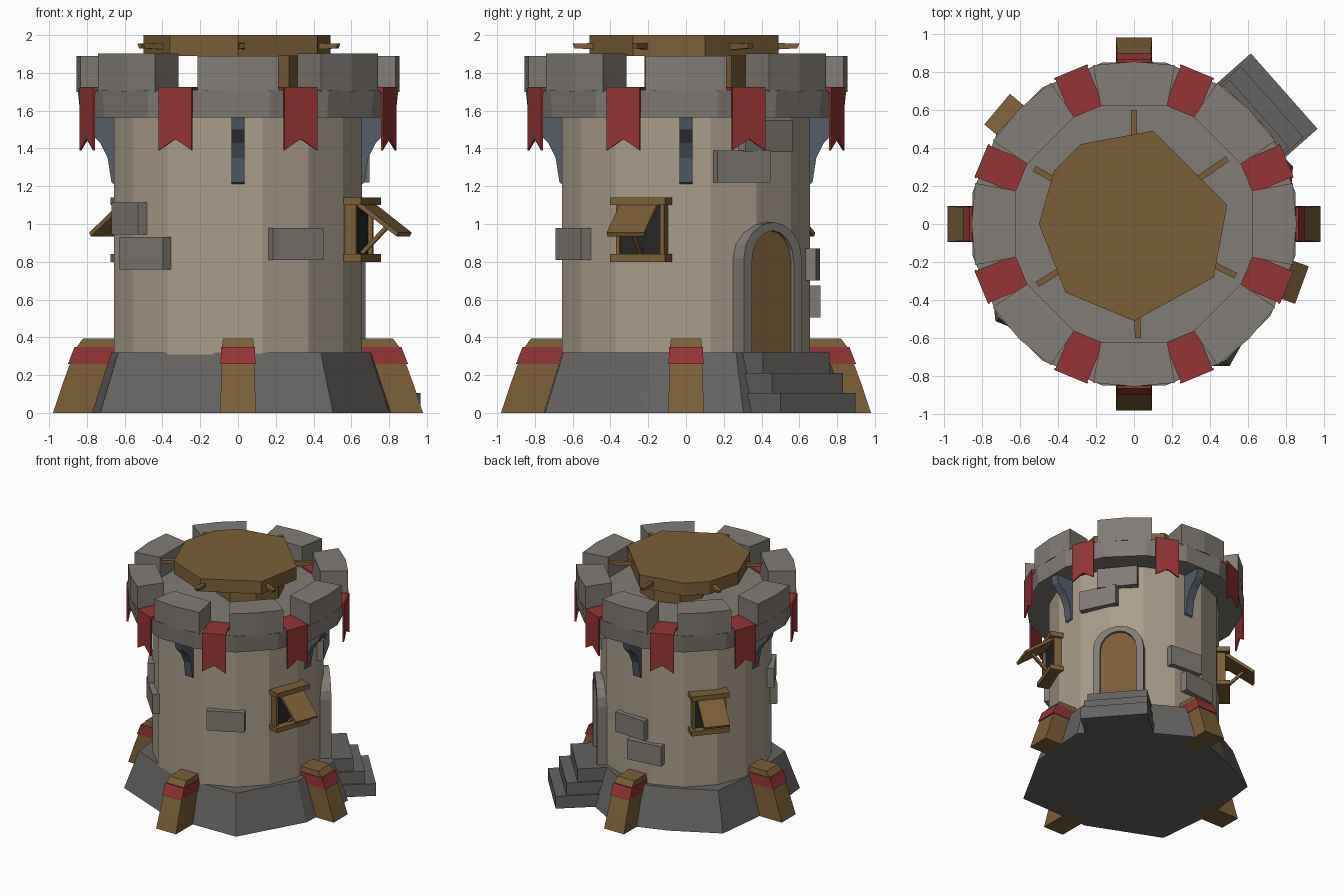
import bpy, bmesh, math
from mathutils import Matrix

if "Cube" in bpy.data.objects:
    bpy.data.objects.remove(bpy.data.objects["Cube"])


def mat(name, r, g, b):
    m = bpy.data.materials.new(name)
    m.diffuse_color = (r, g, b, 1)
    m.use_nodes = True
    m.node_tree.nodes["Principled BSDF"].inputs["Base Color"].default_value = m.diffuse_color
    return m


PLASTER = mat("plaster", 0.40, 0.34, 0.26)
STONE = mat("stone", 0.22, 0.20, 0.18)
DARK = mat("dark_stone", 0.13, 0.125, 0.12)
SLATE = mat("slate", 0.09, 0.11, 0.14)
WOOD = mat("wood", 0.20, 0.115, 0.04)
CLOTH = mat("red_cloth", 0.30, 0.035, 0.035)
BLACK = mat("shadow", 0.02, 0.02, 0.02)


def loft(name, rings, material, az=0):
    """Solid through stacked closed rings; local x is radial, az turns it about z."""
    bm = bmesh.new()
    vs = [[bm.verts.new(p) for p in ring] for ring in rings]
    n = len(vs[0])
    bm.faces.new(vs[0])
    bm.faces.new(vs[-1])
    for a, b in zip(vs, vs[1:]):
        for i in range(n):
            bm.faces.new((a[i], a[(i + 1) % n], b[(i + 1) % n], b[i]))
    bmesh.ops.recalc_face_normals(bm, faces=bm.faces)
    bm.transform(Matrix.Rotation(math.radians(az), 4, 'Z'))
    me = bpy.data.meshes.new(name)
    bm.to_mesh(me)
    bm.free()
    me.materials.append(material)
    ob = bpy.data.objects.new(name, me)
    bpy.context.collection.objects.link(ob)
    return ob


def circle(r, z, n, x=0, y=0, turn=0):
    return [(x + r * math.cos(2 * math.pi * i / n + turn),
             y + r * math.sin(2 * math.pi * i / n + turn), z) for i in range(n)]


def polar(points, scale, z):
    return [(r * scale * math.cos(math.radians(a)), r * scale * math.sin(math.radians(a)), z)
            for a, r in points]


def side(name, profile, w0, w1, material, az):
    """Radial (r, z) profile extruded across the tangent, from w0 to w1."""
    return loft(name, [[(r, w, z) for r, z in profile] for w in (w0, w1)], material, az)


def block(name, r0, r1, w, z0, z1, material, az):
    return side(name, [(r0, z0), (r1, z0), (r1, z1), (r0, z1)], -w, w, material, az)


def facade(name, outline, r0, r1, material, az):
    """Tangential (w, z) outline extruded along the radius."""
    return loft(name, [[(r, w, z) for w, z in outline] for r in (r0, r1)], material, az)


# Flared irregular plinth, shaft and parapet floor
plinth = [(-56, .90), (-15, .83), (20, .89), (52, .80), (85, .87), (115, .80),
          (144, .89), (180, .78), (215, .89), (260, .77)]
loft("plinth", [polar(plinth, 1, 0), polar(plinth, .87, .32)], DARK)
T = math.pi / 16
loft("shaft", [circle(.67, .3, 16, turn=T), circle(.67, 1.58, 16, turn=T)], PLASTER)
loft("parapet_floor", [circle(.85, 1.565, 16, turn=T), circle(.865, 1.71, 16, turn=T)], STONE)

# Merlons with draped pennants between them
for k in range(8):
    az = 45 * k
    h = 1.89 + .012 * (k % 2)
    loft("merlon", [[(.62, -.175, z), (.835, -.215, z), (.855, 0, z), (.835, .215, z), (.62, .175, z)]
                    for z in (1.70, h)], STONE, az)
    az += 22.5
    facade("pennant", [(-.095, 1.725), (-.095, 1.39), (0, 1.45), (.095, 1.39), (.095, 1.725)],
           .858, .87, CLOTH, az)
    block("pennant_top", .64, .87, .09, 1.70, 1.725, CLOTH, az)

# Corbels and timber buttresses on the four axes
for az in range(0, 360, 90):
    side("corbel", [(.64, 1.20), (.67, 1.22), (.69, 1.35), (.73, 1.43), (.80, 1.50), (.82, 1.58),
                    (.64, 1.58)], -.035, .035, SLATE, az)
    foot = [(.70, .98, 0, .095), (.66, .93, .15, .09), (.62, .86, .34, .085), (.62, .82, .395, .08)]
    loft("buttress", [[(a, -w, z), (b, -w, z), (b, w, z), (a, w, z)] for a, b, z, w in foot], WOOD, az)
    band = [(.63, .90, .26, .092), (.62, .865, .35, .09)]
    loft("buttress_band", [[(a, -w, z), (b, -w, z), (b, w, z), (a, w, z)] for a, b, z, w in band],
         CLOTH, az)

# Raised wooden platform on a stem, with short pegs
deck = [(.10, .49), (-.28, .42), (-.42, .28), (-.50, 0), (-.36, -.36), (0, -.51), (.42, -.28), (.49, .10)]
loft("platform", [[(x, y, z) for x, y in deck] for z in (1.89, 2.0)], WOOD)
loft("platform_stem", [circle(.27, 1.70, 8, .08, .05), circle(.27, 1.90, 8, .08, .05)], WOOD)
for az in (90, 35, -27, -88, -148, 151):
    side("peg", [(.40, 1.92), (.59, 1.93), (.60, 1.955), (.40, 1.96)], -.016, .016, WOOD, az)


# Arched doorway and its steps
def arch(w, z0, spring, top):
    return [(w, z0)] + [(w * math.cos(t), spring + (top - spring) * math.sin(t))
                        for t in [math.pi * i / 8 for i in range(9)]] + [(-w, z0)]


DOOR = 40
outer, inner = arch(.20, .30, .82, 1.01), arch(.145, .30, .80, .965)
facade("door_frame", outer + inner[::-1], .60, .715, STONE, DOOR)
facade("door", inner, .60, .69, WOOD, DOOR)
for r, z, w in ((.88, .32, .235), (.97, .21, .25), (1.055, .105, .265)):
    block("step", .60, r, w, 0, z, DARK, DOOR + 1.5)

# Windows with propped shutters
for az in (-20, 140):
    block("window_opening", .6, .69, .125, .83, 1.11, BLACK, az)
    for z in (.80, 1.10):
        block("window_sill", .6, .75, .155, z, z + .04, WOOD, az)
    for w in (-.135, .115):
        side("window_jamb", [(.6, .83), (.715, .83), (.715, 1.11), (.6, 1.11)], w, w + .02, WOOD, az)
    side("shutter", [(.70, 1.10), (.93, .935), (.94, .955), (.71, 1.125)], -.105, .105, WOOD, az)
    side("shutter_prop", [(.69, .85), (.71, .84), (.86, .99), (.85, 1.01)], -.012, .012, WOOD, az)

# Loose stones standing proud of the plaster
for az, z, w in ((-63, .81, .15), (211, .945, .135), (223, .76, .17), (26, 1.22, .155),
                 (39, 1.38, .16), (86, .70, .145), (97, .505, .15)):
    block("wall_stone", .58, .70, w, z, z + .17, STONE, az)
